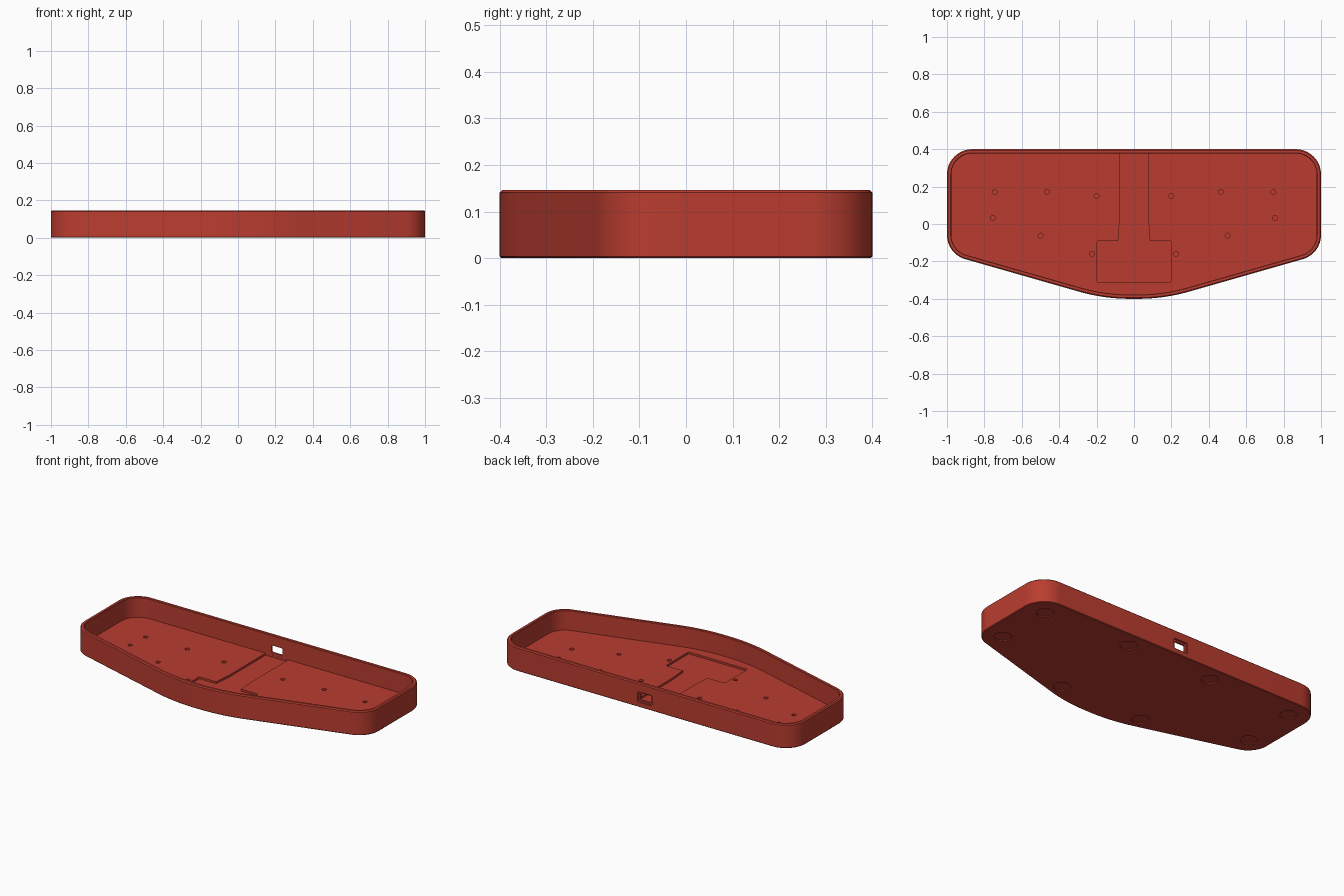
import bpy, bmesh, math
from mathutils import Vector, Matrix

if "Cube" in bpy.data.objects:
    bpy.data.objects.remove(bpy.data.objects["Cube"])

HEIGHT, WALL, FLOOR = 0.147, 0.023, 0.025

red = bpy.data.materials.new("brick_red")
red.diffuse_color = (0.49, 0.046, 0.029, 1)
red.use_nodes = True
red.node_tree.nodes["Principled BSDF"].inputs["Base Color"].default_value = red.diffuse_color


def rounded(corners, inset=0.0, steps=14):
    """Outline from (x, y, radius) corners, anticlockwise, with rounded corners."""
    pts, n = [], len(corners)
    for i, (x, y, r) in enumerate(corners):
        p = Vector((x, y))
        if r == 0:
            pts.append(p)
            continue
        a = (Vector(corners[i - 1][:2]) - p).normalized()
        b = (Vector(corners[(i + 1) % n][:2]) - p).normalized()
        half = a.angle(b) / 2
        centre = p + (a + b).normalized() * (r / math.sin(half))
        turn = math.pi - 2 * half
        start = math.atan2(-a.x, a.y) + math.pi
        # start direction: the normal of the incoming edge, pointing outwards
        start = math.atan2(a.x, -a.y)
        for k in range(steps + 1):
            t = start + turn * k / steps
            pts.append(centre + Vector((math.cos(t), math.sin(t))) * (r - inset))
    return pts


def loft(name, rings, matrix=Matrix()):
    """Closed solid skinned through rings of (outline, height)."""
    bm = bmesh.new()
    loops = [[bm.verts.new((p.x, p.y, z)) for p in pts] for pts, z in rings]
    for lo, hi in zip(loops, loops[1:]):
        for i in range(len(lo)):
            j = (i + 1) % len(lo)
            bm.faces.new((lo[i], lo[j], hi[j], hi[i]))
    bm.faces.new(loops[0][::-1])
    bm.faces.new(loops[-1])
    bmesh.ops.transform(bm, matrix=matrix, verts=bm.verts)
    bmesh.ops.recalc_face_normals(bm, faces=bm.faces)
    mesh = bpy.data.meshes.new(name)
    bm.to_mesh(mesh)
    bm.free()
    obj = bpy.data.objects.new(name, mesh)
    bpy.context.collection.objects.link(obj)
    return obj


def box(w, h, r):
    return rounded([(-w, -h, r), (w, -h, r), (w, h, r), (-w, h, r)], steps=5)


def circle(x, y, r, n=20):
    return [Vector((x + r * math.cos(math.tau * k / n), y + r * math.sin(math.tau * k / n)))
            for k in range(n)]


def cut(target, cutter):
    """Subtract the cutter and throw it away."""
    mod = target.modifiers.new("cut", 'BOOLEAN')
    mod.operation, mod.solver, mod.object = 'DIFFERENCE', 'EXACT', cutter
    bpy.context.view_layer.objects.active = target
    bpy.ops.object.modifier_apply(modifier=mod.name)
    bpy.data.objects.remove(cutter, do_unlink=True)


# Tray: bevelled outer wall, rim, inner wall and floor in one skin
shape = [(-0.16, -0.4, 1.0), (0.16, -0.4, 1.0), (1, -0.16, 0.135), (1, 0.4, 0.135),
         (-1, 0.4, 0.135), (-1, -0.16, 0.135)]
profile = [(0.004, 0), (0, 0.004), (0, HEIGHT - 0.006), (0.006, HEIGHT),
           (WALL - 0.003, HEIGHT), (WALL, HEIGHT - 0.003), (WALL, FLOOR)]
tray = loft("tray", [(rounded(shape, d), z) for d, z in profile])

# Circuit board pocket with a cable channel to the back wall
pocket = [(-0.2, -0.31, 0.01), (0.2, -0.31, 0.01), (0.2, -0.09, 0.01), (0.085, -0.09, 0),
          (0.076, 0.03, 0), (0.076, 0.3765, 0), (-0.076, 0.3765, 0), (-0.076, 0.03, 0),
          (-0.085, -0.09, 0), (-0.2, -0.09, 0.01)]
outline = rounded(pocket, steps=4)
cut(tray, loft("pocket_cutter", [(outline, FLOOR - 0.012), (outline, FLOOR + 0.01)]))

# Cable port through the back wall, with a wider recess outside
for w, h, y0, y1 in ((0.038, 0.022, 0.35, 0.43), (0.048, 0.032, 0.389, 0.43)):
    port = box(w, h, 0.008)
    turn = Matrix.Translation((0, 0, 0.062)) @ Matrix.Rotation(math.radians(90), 4, 'X')
    cut(tray, loft("port_cutter", [(port, -y1), (port, -y0)], turn))

for side in (-1, 1):
    # Blind screw holes in the floor
    for x, y in ((0.745, 0.17), (0.755, 0.032), (0.5, -0.062),
                 (0.465, 0.172), (0.2, 0.15), (0.225, -0.16)):
        ring = circle(side * x, y, 0.013)
        cut(tray, loft("screw_cutter", [(ring, FLOOR - 0.012), (ring, FLOOR + 0.01)]))
    # Shallow round seats for rubber feet underneath
    for x, y in ((0.87, 0.28), (0.29, 0.3), (0.88, -0.07), (0.28, -0.28)):
        ring = circle(side * x, y, 0.048, 32)
        cut(tray, loft("foot_cutter", [(ring, -0.01), (ring, 0.006)]))

tray.data.materials.clear()
tray.data.materials.append(red)
for p in tray.data.polygons:
    p.material_index = 0
bpy.ops.object.select_all(action='DESELECT')
tray.select_set(True)
bpy.context.view_layer.objects.active = tray
bpy.ops.object.shade_smooth_by_angle(angle=math.radians(30))
